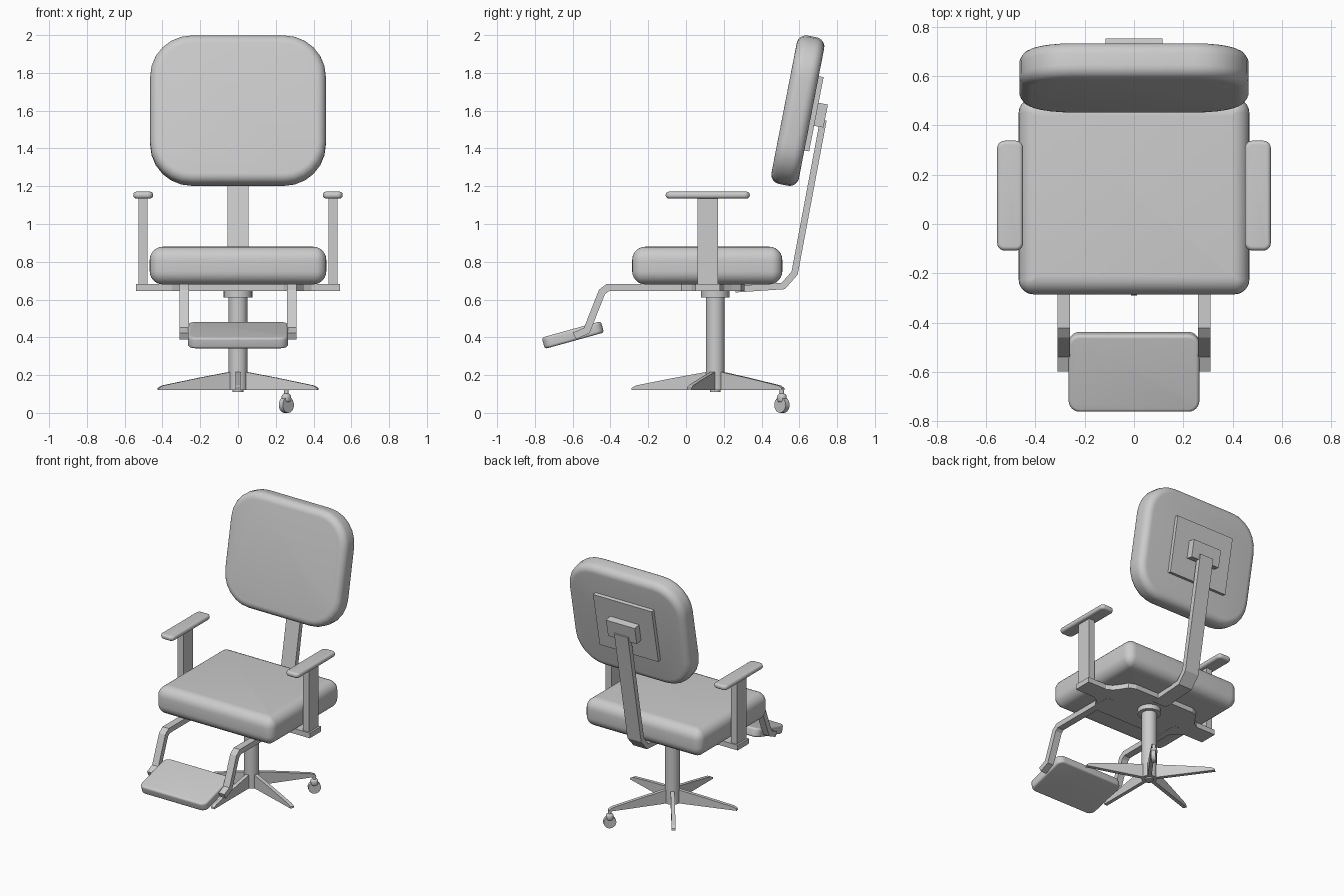
import bpy, math
from mathutils import Vector, Matrix

if "Cube" in bpy.data.objects:
    bpy.data.objects.remove(bpy.data.objects["Cube"])

TILT = math.radians(11)
HUB_Y = 0.155


def make(name, verts, faces, smooth=False):
    me = bpy.data.meshes.new(name)
    me.from_pydata(verts, [], faces)
    ob = bpy.data.objects.new(name, me)
    bpy.context.collection.objects.link(ob)
    bpy.ops.object.select_all(action='DESELECT')
    ob.select_set(True)
    bpy.context.view_layer.objects.active = ob
    bpy.ops.object.mode_set(mode='EDIT')
    bpy.ops.mesh.select_all(action='SELECT')
    bpy.ops.mesh.normals_make_consistent(inside=False)
    bpy.ops.object.mode_set(mode='OBJECT')
    if smooth:
        bpy.ops.object.shade_smooth_by_angle(angle=math.radians(40))
    return ob


def prism(name, pts, lo, hi, axis='x'):
    """Extrude a profile: (y, z) points along x, or (x, y) points along z."""
    f = (lambda p, t: (t, p[0], p[1])) if axis == 'x' else (lambda p, t: (p[0], p[1], t))
    n = len(pts)
    verts = [f(p, t) for t in (lo, hi) for p in pts]
    faces = [list(range(n))[::-1], list(range(n, 2 * n))]
    faces += [[i, (i + 1) % n, n + (i + 1) % n, n + i] for i in range(n)]
    return make(name, verts, faces)


def box(name, x0, x1, y0, y1, z0, z1):
    return prism(name, [(y0, z0), (y1, z0), (y1, z1), (y0, z1)], x0, x1)


def strap(name, path, thick, x0, x1):
    """Flat bar that follows a (y, z) path with mitred bends."""
    p = [Vector(q) for q in path]
    left, right = [], []
    for i, q in enumerate(p):
        a = (q - p[i - 1]).normalized() if i else (p[1] - q).normalized()
        b = (p[i + 1] - q).normalized() if i < len(p) - 1 else a
        m = (a + b).normalized()
        off = Vector((-m.y, m.x)) * (thick / 2 / max(m.dot(a), 0.4))
        left.append(tuple(q + off))
        right.append(tuple(q - off))
    return prism(name, left + right[::-1], x0, x1)


def cushion(name, size, corner, edge, loc, rot=0.0, seg=6):
    """Rounded slab lofted from rounded-rectangle rings."""
    hx, hy, hz = (s / 2 for s in size)
    levels = []
    for k in range(seg + 1):
        a = math.pi / 2 * k / seg
        levels.append((edge * (1 - math.sin(a)), -hz + edge * (1 - math.cos(a))))
    levels += [(i, -z) for i, z in reversed(levels)]
    verts, faces = [], []
    n = 4 * (seg + 1)
    for inset, z in levels:
        r = max(corner - inset, 0.006)
        for c, (sx, sy) in enumerate(((1, 1), (-1, 1), (-1, -1), (1, -1))):
            for k in range(seg + 1):
                a = math.pi / 2 * (c + k / seg)
                verts.append((sx * (hx - inset - r) + r * math.cos(a),
                              sy * (hy - inset - r) + r * math.sin(a), z))
    for l in range(len(levels) - 1):
        for i in range(n):
            j = (i + 1) % n
            faces.append([l * n + i, l * n + j, (l + 1) * n + j, (l + 1) * n + i])
    last = (len(levels) - 1) * n
    faces += [list(range(n))[::-1], list(range(last, last + n))]
    ob = make(name, verts, faces, True)
    ob.location = loc
    ob.rotation_euler.x = rot
    return ob


def cylinder(name, r, z0, z1, x=0, y=HUB_Y, n=24):
    bpy.ops.mesh.primitive_cylinder_add(vertices=n, radius=r, depth=z1 - z0,
                                        location=(x, y, (z0 + z1) / 2))
    ob = bpy.context.object
    ob.name = name
    bpy.ops.object.shade_smooth_by_angle(angle=math.radians(40))
    return ob


# Seat and tilted backrest
cushion("seat", (0.935, 0.795, 0.20), 0.06, 0.07, (0, 0.1125, 0.78))
BACK = Vector((0, 0.592, 1.60))
cushion("backrest", (0.93, 0.80, 0.148), 0.22, 0.05, BACK, math.pi / 2 - TILT)

# Plate and block behind the backrest
normal = Vector((0, math.cos(TILT), -math.sin(TILT)))
for name, hx, hz, d0, d1 in (("back_plate", 0.235, 0.20, 0.07, 0.10),
                             ("back_block", 0.115, 0.062, 0.09, 0.15)):
    ob = box(name, -hx, hx, d0, d1, -hz, hz)
    ob.matrix_world = Matrix.Translation(BACK) @ Matrix.Rotation(-TILT, 4, 'X')

# Bent stem carrying the backrest
strap("back_stem", [(0.26, 0.655), (0.515, 0.672), (0.575, 0.74), (0.727, 1.55)],
      0.035, -0.055, 0.055)

# Support plate with side wings under the seat
half = [(0.15, 0.31), (0.24, 0.31), (0.29, 0.29), (0.32, 0.24), (0.35, 0.20), (0.39, 0.18),
        (0.54, 0.18), (0.54, 0.05), (0.39, 0.05), (0.35, 0.03), (0.32, -0.01),
        (0.29, -0.05), (0.24, -0.07)]
prism("support_plate", half + [(-x, y) for x, y in reversed(half)], 0.645, 0.682, 'z')

# Armrests, footrest bars
for s, side in ((1, "right"), (-1, "left")):
    x0, x1 = sorted((s * 0.48, s * 0.527))
    box("arm_post_" + side, x0, x1, 0.06, 0.17, 0.66, 1.15)
    cushion("arm_pad_" + side, (0.105, 0.445, 0.036), 0.03, 0.016, (s * 0.502, 0.115, 1.153))
    x0, x1 = sorted((s * 0.26, s * 0.31))
    strap("foot_bar_" + side, [(0.1, 0.663), (-0.415, 0.663), (-0.445, 0.64),
                               (-0.525, 0.437), (-0.59, 0.407)], 0.038, x0, x1)
cushion("footrest", (0.53, 0.325, 0.062), 0.045, 0.014, (0, -0.599, 0.412),
        math.radians(15.5))

# Column and collar
cylinder("column", 0.05, 0.12, 0.63)
cylinder("column_foot", 0.028, 0.11, 0.13)
cylinder("collar", 0.076, 0.612, 0.648)

# Five-legged base of tapered fins
for i in range(5):
    a = -math.pi / 2 + i * math.tau / 5
    leg = prism("base_leg_%d" % (i + 1), [(0.0, 0.12), (0.445, 0.12), (0.443, 0.132),
                (0.42, 0.145), (0.22, 0.185), (0.045, 0.217), (0.0, 0.217)], -0.013, 0.013)
    leg.location.y = HUB_Y
    leg.rotation_euler.z = a - math.pi / 2

# Single caster under the back right leg
cx, cy = 0.256, 0.508
cylinder("caster_stem", 0.012, 0.06, 0.125, cx, cy, 12)
wheel = cylinder("caster_wheel", 0.042, 0.027, 0.057, cx, cy, 20)
wheel.rotation_euler = (math.pi / 2, 0, math.radians(45))
hood = cushion("caster_hood", (0.05, 0.045, 0.05), 0.02, 0.018, (cx, cy, 0.078), seg=4)
hood.rotation_euler.z = math.radians(45)
wheel.location.z = 0.042
